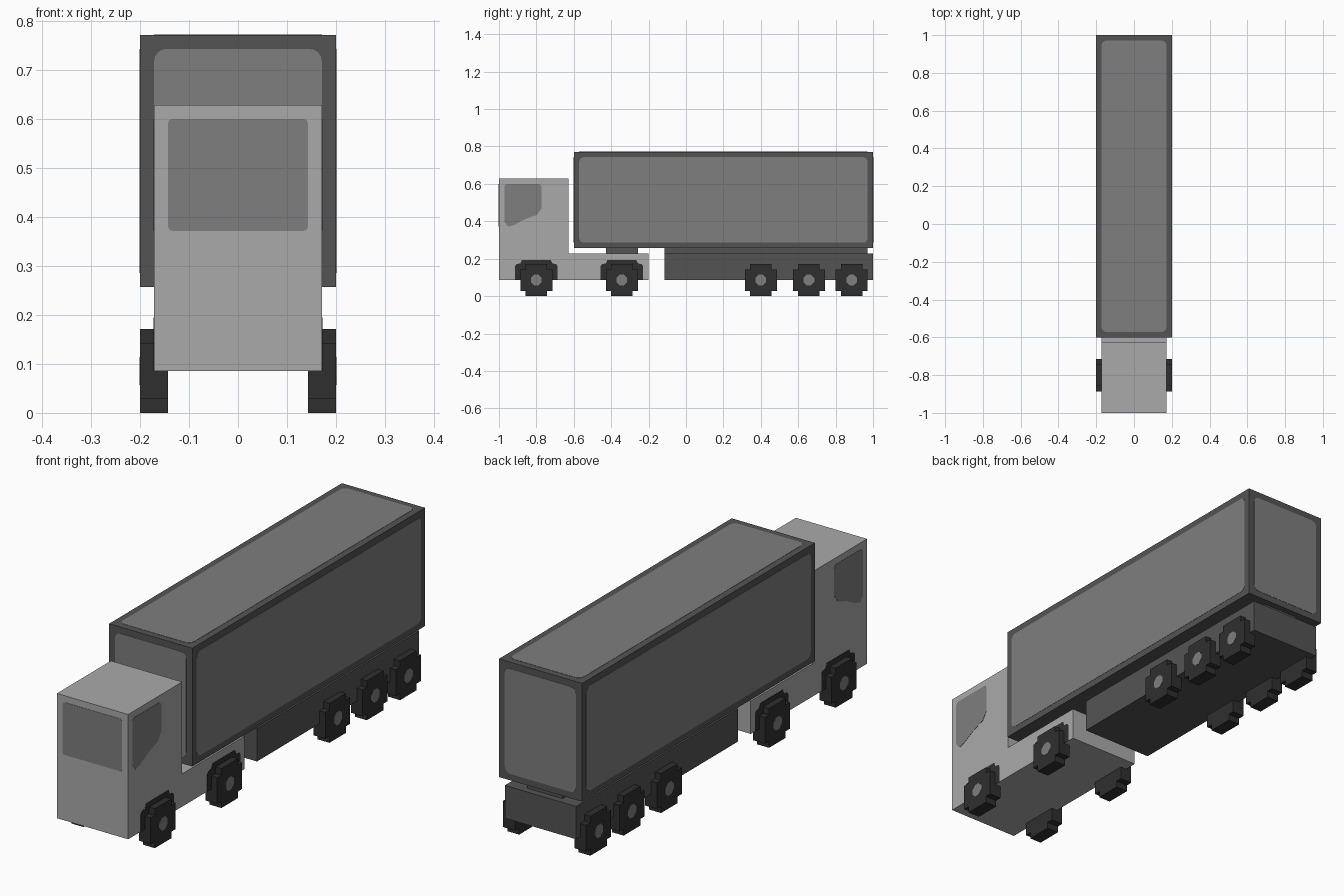
import bpy, bmesh, math

cube = bpy.data.objects.get("Cube")
if cube:
    bpy.data.objects.remove(cube, do_unlink=True)

U = 1 / 35      # block unit: the model is 70 units long
SKIN = 0.04     # how far painted plates stand proud, in units


def material(name, srgb):
    c = ((srgb / 255 + 0.055) / 1.055) ** 2.4
    m = bpy.data.materials.new(name)
    m.use_nodes = True
    m.diffuse_color = (c, c, c, 1)
    bsdf = next(n for n in m.node_tree.nodes if n.type == 'BSDF_PRINCIPLED')
    bsdf.inputs["Base Color"].default_value = (c, c, c, 1)
    return m


LIGHT = material("light_grey", 170)
MID = material("mid_grey", 126)
DARK = material("dark_grey", 84)
BLACK = material("tyre_black", 47)


def prism(name, pts, axis, lo, hi, mat):
    """Extrude a 2D outline (in units) along an axis from lo to hi."""
    place = {'x': lambda a, b, d: (d, a, b),
             'y': lambda a, b, d: (a, d, b),
             'z': lambda a, b, d: (a, b, d)}[axis]
    bm = bmesh.new()
    rings = [[bm.verts.new([k * U for k in place(a, b, d)]) for a, b in pts] for d in (lo, hi)]
    for ring in rings:
        bm.faces.new(ring)
    n = len(pts)
    for i in range(n):
        j = (i + 1) % n
        bm.faces.new((rings[0][i], rings[0][j], rings[1][j], rings[1][i]))
    bmesh.ops.recalc_face_normals(bm, faces=bm.faces)
    mesh = bpy.data.meshes.new(name)
    bm.to_mesh(mesh)
    bm.free()
    mesh.materials.append(mat)
    obj = bpy.data.objects.new(name, mesh)
    bpy.context.collection.objects.link(obj)
    return obj


def rect(a0, a1, b0, b1):
    return [(a0, b0), (a1, b0), (a1, b1), (a0, b1)]


def rounded(a0, a1, b0, b1, r, seg=4):
    pts = []
    corners = [(a1 - r, b1 - r), (a0 + r, b1 - r), (a0 + r, b0 + r), (a1 - r, b0 + r)]
    for q, (ca, cb) in enumerate(corners):
        for s in range(seg + 1):
            t = math.pi / 2 * (q + s / seg)
            pts.append((ca + r * math.cos(t), cb + r * math.sin(t)))
    return pts


def plate(name, pts, axis, surface, sign, mat, proud=SKIN):
    """Thin painted plate on the surface facing sign along the axis."""
    return prism(name, pts, axis, surface - sign * 0.05, surface + sign * proud, mat)


# Tractor: cab and low rear deck as one L-shaped body
prism("cab_body", [(-35, 3), (-7, 3), (-7, 8), (-22, 8), (-22, 22), (-35, 22)],
      'x', -6, 6, LIGHT)
plate("windscreen", rounded(-5, 5, 13, 21, 0.3, 2), 'y', -35, -1, MID)
side_window = [(-34, 13.9), (-33.3, 13), (-32.2, 13.3), (-30.1, 14.4), (-27.9, 15.2),
               (-27, 16.5), (-27, 20.5), (-27.5, 21), (-33.6, 21), (-34, 20.6)]

# Coupling and trailer underframe
prism("coupling", rect(-15, -9, 8, 9), 'x', -3, 3, DARK)
prism("trailer_frame", rect(-4, 35, 3, 8), 'x', -6, 6, DARK)
prism("frame_spacer", rect(-4, 34, 8, 9), 'x', -3, 3, DARK)

# Trailer box with a rounded panel on each outer face
prism("trailer_box", rect(-21, 35, 9, 27), 'x', -7, 7, DARK)
plate("roof_panel", rounded(-6, 6, -20, 34, 0.9), 'z', 27, 1, MID)
plate("trailer_front_panel", rounded(-6, 6, 10, 26, 0.9), 'y', -21, -1, MID)
plate("trailer_rear_panel", rounded(-6, 6, 10, 26, 0.9), 'y', 35, 1, MID)

# Wheel outline: square with stepped corners; arch: stepped hood
wheel = [(-3, 1), (-2, 1), (-2, 0), (2, 0), (2, 1), (3, 1),
         (3, 5), (2, 5), (2, 6), (-2, 6), (-2, 5), (-3, 5)]
arch = [(-4, 3), (4, 3), (4, 5.6), (3.7, 6), (3, 6.1), (2.7, 6.8),
        (-2.7, 6.8), (-3, 6.1), (-3.7, 6), (-4, 5.6)]
axles = [("front", -28, True), ("drive", -12, True), ("trailer_first", 14, False),
         ("trailer_second", 23, False), ("trailer_third", 31, False)]

for side, s in (("left", 1), ("right", -1)):
    plate(side + "_window", side_window, 'x', 6 * s, s, MID)
    plate(side + "_trailer_panel", rounded(-20, 34, 10, 26, 0.9), 'x', 7 * s, s, MID)
    for label, y, has_arch in axles:
        tag = f"{side}_{label}"
        prism(tag + "_wheel", [(y + a, b) for a, b in wheel], 'x', 5 * s, 7 * s, BLACK)
        plate(tag + "_hub", rounded(y - 1, y + 1, 2, 4, 0.6, 1), 'x', 7 * s, s, MID)
        if has_arch:
            plate(tag + "_arch", [(y + a, b) for a, b in arch], 'x', 6 * s, s, BLACK)
